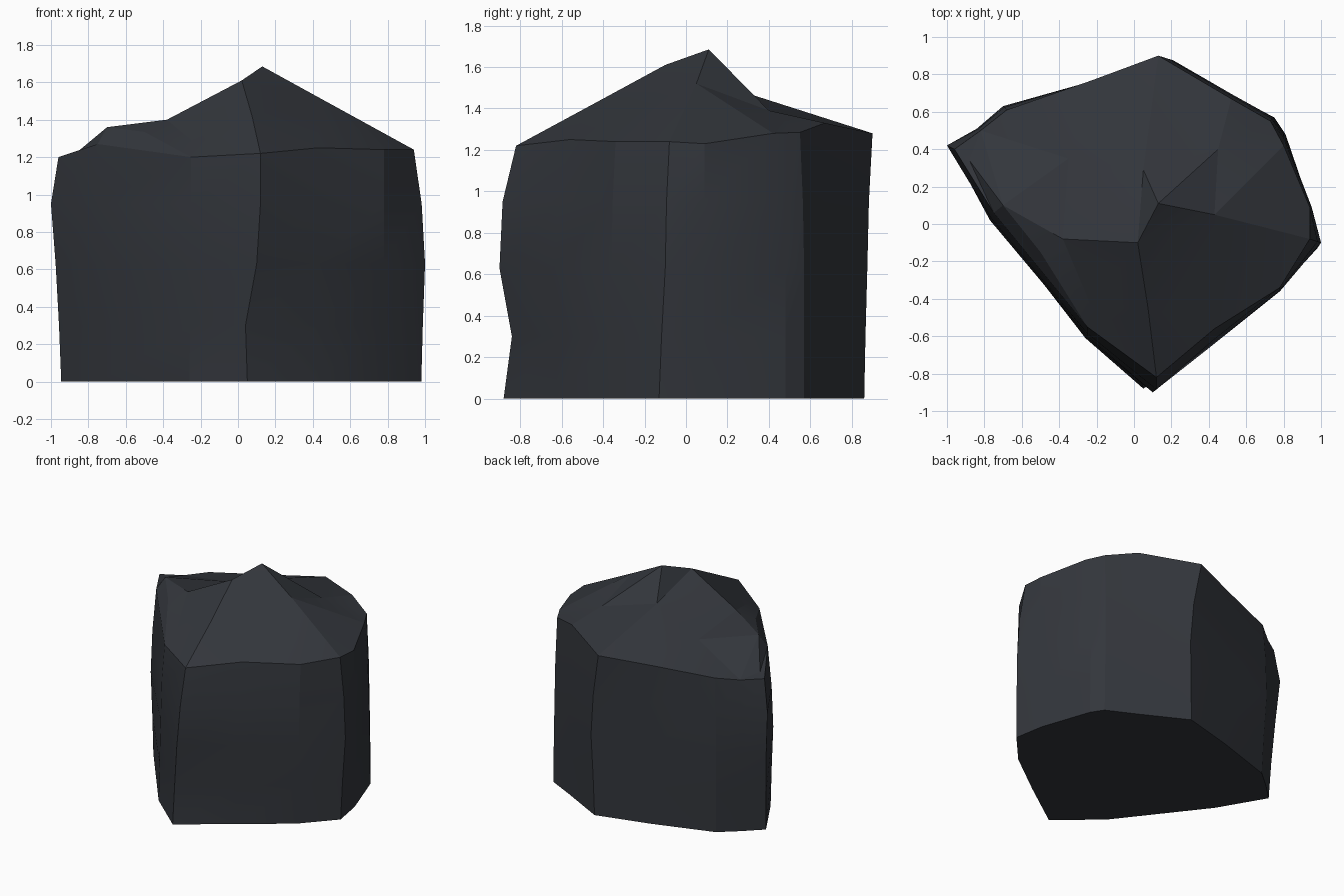
import bpy, bmesh, math
from mathutils import Vector
from mathutils.geometry import delaunay_2d_cdt

if "Cube" in bpy.data.objects:
    bpy.data.objects.remove(bpy.data.objects["Cube"])

# Outlines of the rock, counter-clockwise from the front corner
foot = [(.05, -.88), (.42, -.62), (.77, -.36), (.98, -.13), (.94, .1), (.81, .48), (.75, .57),
        (.53, .68), (.19, .86), (-.22, .75), (-.68, .60), (-.82, .48), (-.945, .36),
        (-.74, .01), (-.26, -.61)]
belly = [(.10, -.90), (.43, -.64), (.78, -.36), (1.0, -.10), (.95, .09), (.80, .48), (.74, .57),
         (.53, .69), (.21, .875), (-.22, .765), (-.70, .63), (-.84, .51), (-.975, .40),
         (-.77, .02), (-.25, -.60)]
rim = [(.12, -.82, 1.22), (.43, -.56, 1.25), (.78, -.34, 1.24), (.94, -.08, 1.24),
       (.94, .09, 1.23), (.80, .42, 1.28), (.73, .55, 1.285), (.52, .67, 1.33),
       (.13, .90, 1.28), (-.22, .77, 1.25), (-.68, .61, 1.21), (-.82, .50, 1.19),
       (-.96, .40, 1.20), (-.75, .06, 1.27), (-.25, -.55, 1.20)]
# Apex, ridges and the bevelled left edge of the crown
crown = [(.13, .11, 1.685), (.02, -.10, 1.61), (.05, .29, 1.475), (.43, .05, 1.52),
         (-.38, -.08, 1.40), (-.70, .10, 1.36), (-.50, -.15, 1.335), (-.22, -.46, 1.265),
         (-.88, .34, 1.21), (-.35, .35, 1.325), (.45, .40, 1.39), (.075, -.45, 1.42)]
n = len(foot)

bm = bmesh.new()


def ring(points, z):
    return [bm.verts.new((x, y, z)) for x, y in points]


def mix(a, b, t):
    return [(p[0] + (q[0] - p[0]) * t, p[1] + (q[1] - p[1]) * t) for p, q in zip(a, b)]


# Walls: uneven rings from the foot to the rim
pinch = mix(foot, belly, .4)
pinch[0] = (.04, -.84)
upper = mix(belly, rim, .3)
upper[12] = (-1.0, .42)
upper[0] = (.12, -.885)
rings = [ring(foot, 0), ring(pinch, .3), ring(belly, .63), ring(upper, .95),
         [bm.verts.new(p) for p in rim]]
for low, high in zip(rings, rings[1:]):
    for i in range(n):
        j = (i + 1) % n
        bm.faces.new((low[i], low[j], high[j], high[i]))
bm.faces.new(rings[0][::-1])

# Crown: triangulated between the rim and the peaks, keeping the ridge lines
pts = rim + crown
ridges = [(n, n + 1), (n, n + 3), (n, n + 2), (n + 1, n + 4), (n + 1, n + 11), (n + 11, 0),
          (n + 3, 4), (n + 3, 1), (n + 4, n + 5), (n + 4, n + 6), (n + 5, n + 6),
          (n + 6, n + 7), (n + 5, n + 8), (n + 8, 12)]
edges = [(i, (i + 1) % n) for i in range(n)] + ridges
verts2d, _, faces, orig, _, _ = delaunay_2d_cdt(
    [Vector(p[:2]) for p in pts], edges, [list(range(n))], 1, 1e-5)
cap = rings[-1] + [bm.verts.new(p) for p in crown]
for f in faces:
    bm.faces.new([cap[orig[k][0]] for k in f])

bmesh.ops.recalc_face_normals(bm, faces=bm.faces)
mesh = bpy.data.meshes.new("rock")
bm.to_mesh(mesh)
bm.free()
rock = bpy.data.objects.new("rock", mesh)
bpy.context.collection.objects.link(rock)

# Dark stone
stone = bpy.data.materials.new("dark_stone")
stone.diffuse_color = (.033, .037, .045, 1)
stone.use_nodes = True
stone.node_tree.nodes["Principled BSDF"].inputs["Base Color"].default_value = stone.diffuse_color
mesh.materials.append(stone)

bpy.context.view_layer.objects.active = rock
rock.select_set(True)
bpy.ops.object.shade_smooth_by_angle(angle=math.radians(12))
